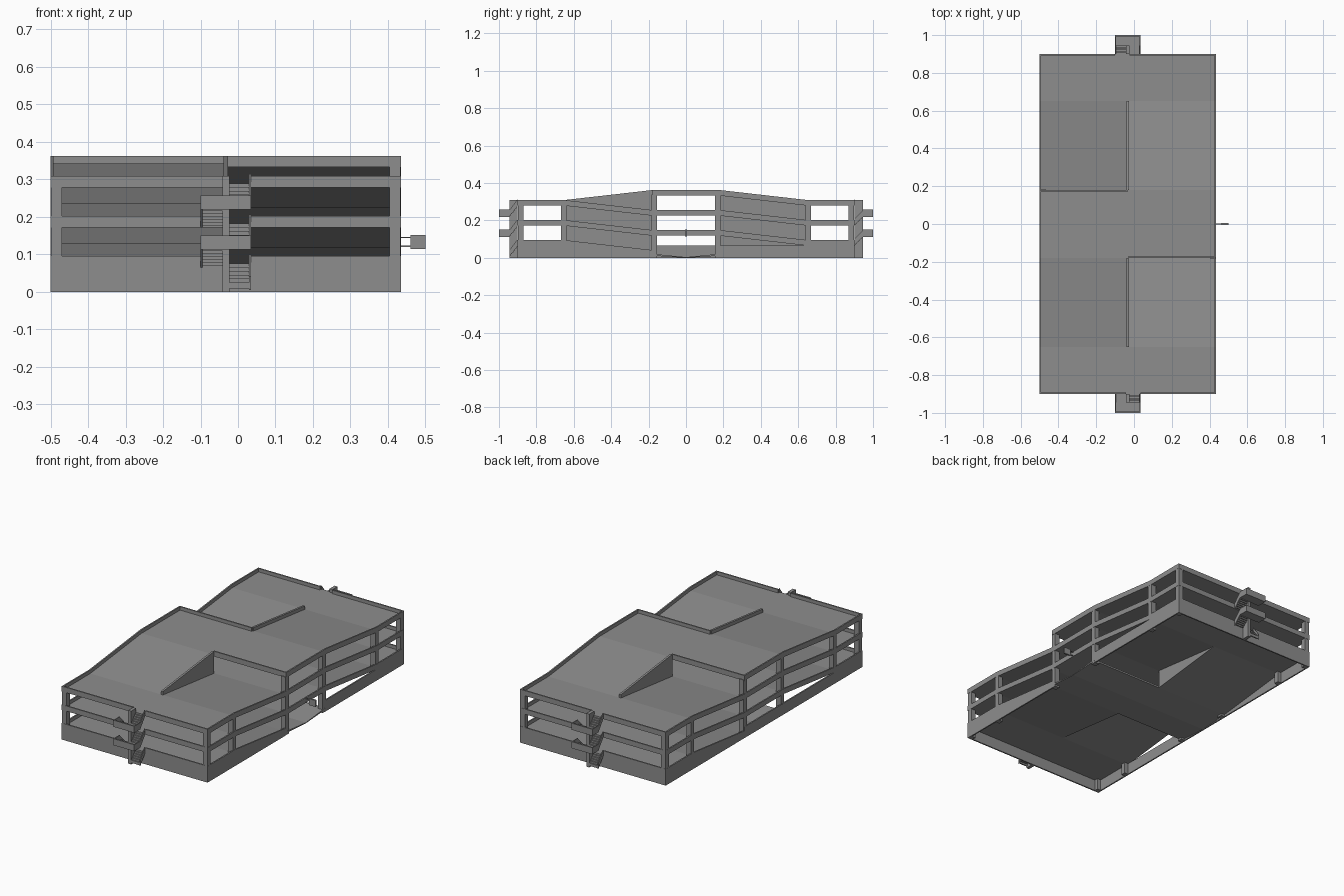
import bpy, bmesh

cube = bpy.data.objects.get("Cube")
if cube:
    bpy.data.objects.remove(cube, do_unlink=True)

mat = bpy.data.materials.new("concrete_grey")
mat.use_nodes = True
GREY = (0.27, 0.27, 0.27, 1)
mat.diffuse_color = GREY
mat.node_tree.nodes["Principled BSDF"].inputs["Base Color"].default_value = GREY

CX = -0.0325                      # centre line of the building
W, END = 0.4675, 0.9              # half width, half length
BEND, MID = 0.65, 0.18            # ramps run between these distances
RISE, RAIL, T, SLAB = 0.0535, 0.03, 0.008, 0.01
FLOORS = [0.065 + 2 * RISE * k for k in range(3)]
TOP = FLOORS[-1]
SW = 0.0675                       # half width of the stair tower
OUT = 0.945                       # outer end of the stair flights
parts = {}


def prism(name, profile, u0, u1, turns=(1, -1)):
    """Extrude a (y, z) profile across the width; repeat it turned half round."""
    bm = parts.setdefault(name, bmesh.new())
    for s in turns:
        a = [bm.verts.new((CX + s * u0, s * y, z)) for y, z in profile]
        b = [bm.verts.new((CX + s * u1, s * y, z)) for y, z in profile]
        faces = [bm.faces.new(a), bm.faces.new(b[::-1])]
        for i in range(len(a)):
            j = (i + 1) % len(a)
            faces.append(bm.faces.new((a[i], b[i], b[j], a[j])))
        bmesh.ops.recalc_face_normals(bm, faces=faces)


def box(name, u0, u1, y0, y1, z0, z1, turns=(1, -1)):
    prism(name, [(y0, z0), (y1, z0), (y1, z1), (y0, z1)], u0, u1, turns)


def strip(name, path, height, u0, u1):
    """Band of constant height that follows a path."""
    prism(name, path + [(y, z + height) for y, z in reversed(path)], u0, u1)


# Decks, ramps and rails on each storey
for f in FLOORS:
    up, down = f + RISE, f - RISE
    box("end_decks", -W, W, -END, -BEND, f, f + SLAB)
    strip("ramps", [(-BEND, f), (-MID, down)], SLAB, 0, W)
    strip("ramps", [(-BEND, f), (-MID, up)], SLAB, -W, 0)
    box("middle_decks", -W, W, -MID, 0, up, up + SLAB)
    strip("side_rails", [(-END, f), (-BEND, f), (-MID, down)], RAIL, W - T, W)
    strip("side_rails", [(-END, f), (-BEND, f), (-MID, up), (0, up)], RAIL, -W, T - W)
    box("side_rails", W - T, W, -MID, 0, up, up + RAIL)
    left_end = -0.0095 if f == TOP else -SW
    box("end_rails", -W, left_end, -END, T - END, f, f + RAIL)
    box("end_rails", SW, W, -END, T - END, f, f + RAIL)
box("roof_edge_rail", 0, W, -MID, T - MID, TOP + RISE, TOP + RISE + RAIL)

# Entrance floor dips towards the middle
low = FLOORS[0] - RISE
prism("entrance_floor", [(-MID, low), (0, 0), (0, 0.004), (-MID, low + SLAB)], -W, W)

# Spine wall between the rising and falling ramps
prism("spine_wall", [(-BEND, FLOORS[0]), (-MID, low), (-MID, TOP + RISE + RAIL),
                     (-BEND, TOP + RAIL)], -0.006, 0.006)

# Base walls, open at the entrance side
B = FLOORS[0]
box("base_end_walls", -W, W, -END, T - END, 0, B)
prism("base_side_walls", [(-END, 0), (-END, B), (-BEND, B), (-MID, low), (-MID, 0)], W - T, W)
box("base_side_walls", -W, T - W, -END, -MID, 0, B)
box("base_side_walls", -W, T - W, -MID, MID, 0, B, (1,))

# Posts
for y, top in ((-END, TOP), (-0.668, TOP), (-0.185, TOP + RISE)):
    for u in (-W + 0.001, W - 0.031):
        box("posts", u, u + 0.03, y + 0.001, y + 0.03, 0, top + 0.005)

# Stair towers
box("stair_centre_walls", -0.0095, 0.0095, -OUT, -END, 0, TOP + RAIL)
STEPS = 6
run = (OUT - END) / STEPS
for k, f in enumerate(FLOORS):
    land = f - RISE - 0.006
    rise = (f + SLAB - land - SLAB) / STEPS
    # flight from the landing up to the deck
    for i in range(STEPS):
        y, z = -OUT + i * run, land + SLAB + i * rise
        box("stair_steps", 0.0095, SW - 0.005, y, y + run, z - 0.006, z + rise)
    strip("stair_sides", [(-OUT, land), (-END, f)], 0.035, SW - 0.005, SW)
    if k == 0:
        continue
    # landing with its parapet
    box("landings", -SW, SW, -1, -OUT, land, land + SLAB)
    box("landing_rails", -SW, SW, -1, -0.993, land, land + 0.038)
    for u in (-SW, SW - 0.005):
        box("landing_rails", u, u + 0.005, -0.993, -OUT, land, land + 0.038)
    # flight from the deck below up to the landing
    below = FLOORS[k - 1]
    rise = (land - below) / STEPS
    for i in range(STEPS):
        y, z = -END - i * run, below + SLAB + i * rise
        box("stair_steps", -SW + 0.005, -0.0095, y - run, y, z - 0.006, z + rise)
    strip("stair_sides", [(-OUT, land), (-END, below)], 0.035, -SW, 0.005 - SW)

# Hanging sign beside the entrance
box("sign_panel", 0.46 - CX, 0.5 - CX, -0.005, 0.005, 0.114, 0.151, (1,))
for z in (0.12, 0.143):
    box("sign_arms", W - T, 0.465 - CX, -0.002, 0.002, z, z + 0.003, (1,))

for name, bm in parts.items():
    mesh = bpy.data.meshes.new(name)
    bm.to_mesh(mesh)
    bm.free()
    mesh.materials.append(mat)
    bpy.context.collection.objects.link(bpy.data.objects.new(name, mesh))
